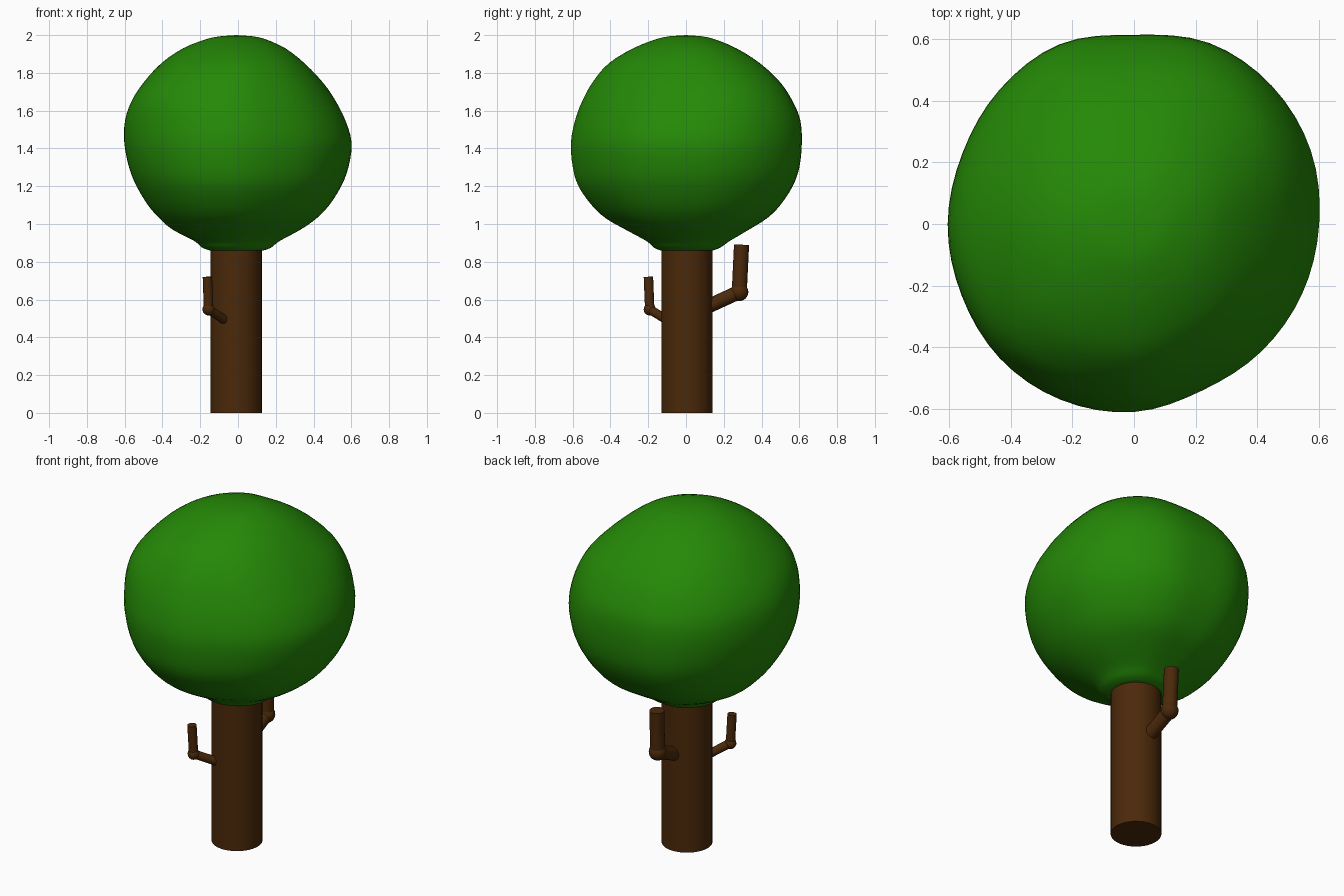
import bpy, bmesh, math
from mathutils import Vector

if "Cube" in bpy.data.objects:
    bpy.data.objects.remove(bpy.data.objects["Cube"])


def material(name, rgb):
    m = bpy.data.materials.new(name)
    m.diffuse_color = (*rgb, 1)
    m.use_nodes = True
    m.node_tree.nodes["Principled BSDF"].inputs["Base Color"].default_value = m.diffuse_color
    return m


BARK = material("bark", (0.07, 0.022, 0.003))
LEAF = material("leaf", (0.018, 0.25, 0.002))


def finish(bm, name, mat):
    bmesh.ops.recalc_face_normals(bm, faces=bm.faces)
    me = bpy.data.meshes.new(name)
    bm.to_mesh(me)
    bm.free()
    ob = bpy.data.objects.new(name, me)
    bpy.context.collection.objects.link(ob)
    me.materials.append(mat)
    bpy.ops.object.select_all(action='DESELECT')
    ob.select_set(True)
    bpy.context.view_layer.objects.active = ob
    bpy.ops.object.shade_smooth_by_angle(angle=math.radians(40))
    return ob


def tube(name, a, b, r, sides=32):
    a, b = Vector(a), Vector(b)
    bm = bmesh.new()
    bmesh.ops.create_cone(bm, cap_ends=True, segments=sides, radius1=r, radius2=r, depth=(b - a).length)
    ob = finish(bm, name, BARK)
    ob.location = (a + b) / 2
    ob.rotation_mode = 'QUATERNION'
    ob.rotation_quaternion = (b - a).to_track_quat('Z', 'Y')


def branch(name, base, elbow, tip, r_low, r_joint, r_up):
    tube(name + "_lower", base, elbow, r_low)
    tube(name + "_upper", elbow, tip, r_up)
    bm = bmesh.new()
    bmesh.ops.create_uvsphere(bm, u_segments=24, v_segments=16, radius=r_joint)
    finish(bm, name + "_joint", BARK).location = elbow


def spline(p0, p1, p2, p3, t):
    return 0.5 * (2 * p1 + (p2 - p0) * t + (2 * p0 - 5 * p1 + 4 * p2 - p3) * t * t
                  + (3 * p1 - p0 - 3 * p2 + p3) * t ** 3)


def loop_at(vals, u):
    i, n = int(u), len(vals)
    return spline(*(vals[(i + k) % n] for k in (-1, 0, 1, 2)), u - i)


# Trunk and two bent branches
tube("trunk", (-0.01, 0.005, 0), (-0.01, 0.005, 0.95), 0.136, 48)
branch("back_branch", (-0.01, 0.09, 0.552), (-0.012, 0.282, 0.64), (-0.015, 0.294, 0.89), 0.038, 0.048, 0.04)
branch("front_branch", (-0.06, -0.09, 0.485), (-0.156, -0.192, 0.548), (-0.162, -0.199, 0.72), 0.024, 0.032, 0.025)

# Crown: radius to +x, +y, -x, -y at each height
ROWS = [
    (0.86, 0.135, 0.14, 0.15, 0.135), (0.875, 0.175, 0.18, 0.19, 0.17),
    (0.91, 0.22, 0.23, 0.23, 0.21), (0.97, 0.33, 0.33, 0.345, 0.32),
    (1.03, 0.415, 0.425, 0.415, 0.425), (1.10, 0.482, 0.495, 0.475, 0.50),
    (1.20, 0.545, 0.56, 0.535, 0.57), (1.30, 0.583, 0.595, 0.575, 0.60),
    (1.43, 0.60, 0.608, 0.60, 0.61), (1.55, 0.565, 0.60, 0.595, 0.587),
    (1.65, 0.51, 0.56, 0.56, 0.55), (1.75, 0.44, 0.495, 0.495, 0.495),
    (1.85, 0.35, 0.39, 0.405, 0.41), (1.93, 0.25, 0.265, 0.29, 0.28),
    (1.98, 0.14, 0.145, 0.163, 0.153), (1.995, 0.07, 0.075, 0.085, 0.08),
]
# Crown outline seen from above, sixteen directions
OUTLINE = [0.60, 0.62, 0.632, 0.635, 0.613, 0.63, 0.615, 0.60,
           0.602, 0.603, 0.615, 0.617, 0.609, 0.583, 0.584, 0.59]
SEG, STEPS = 64, 3

rows = [Vector(r) for r in ROWS]
dense = []
for i in range(len(rows) - 1):
    nb = [rows[min(max(i + k, 0), len(rows) - 1)] for k in (-1, 0, 1, 2)]
    dense += [spline(*nb, s / STEPS) for s in range(STEPS)]
dense.append(rows[-1])


def quarter_blend(vals, u):
    i = int(u)
    w = 0.5 - 0.5 * math.cos(math.pi * (u - i))
    return vals[i % 4] * (1 - w) + vals[(i + 1) % 4] * w


equator = ROWS[8][1:]
bm = bmesh.new()
rings = []
for row in dense:
    z = row[0]
    # Upper shoulders bulge along one diagonal
    bulge = 0.05 * math.exp(-((z - 1.72) / 0.14) ** 2)
    ring = []
    for s in range(SEG):
        f = s / SEG
        a = f * math.tau
        shape = loop_at(OUTLINE, f * 16) / quarter_blend(equator, f * 4)
        r = quarter_blend(row[1:], f * 4) * shape
        r *= 1 + bulge * max(0, math.cos(2 * (a - math.radians(37)))) ** 2
        ring.append(bm.verts.new((r * math.cos(a), r * math.sin(a), z)))
    rings.append(ring)
for lo, hi in zip(rings, rings[1:]):
    for s in range(SEG):
        t = (s + 1) % SEG
        bm.faces.new((lo[s], lo[t], hi[t], hi[s]))
top = bm.verts.new((-0.01, 0, 2.0))
for s in range(SEG):
    bm.faces.new((rings[-1][s], rings[-1][(s + 1) % SEG], top))
bm.faces.new(rings[0][::-1])
finish(bm, "crown", LEAF)
